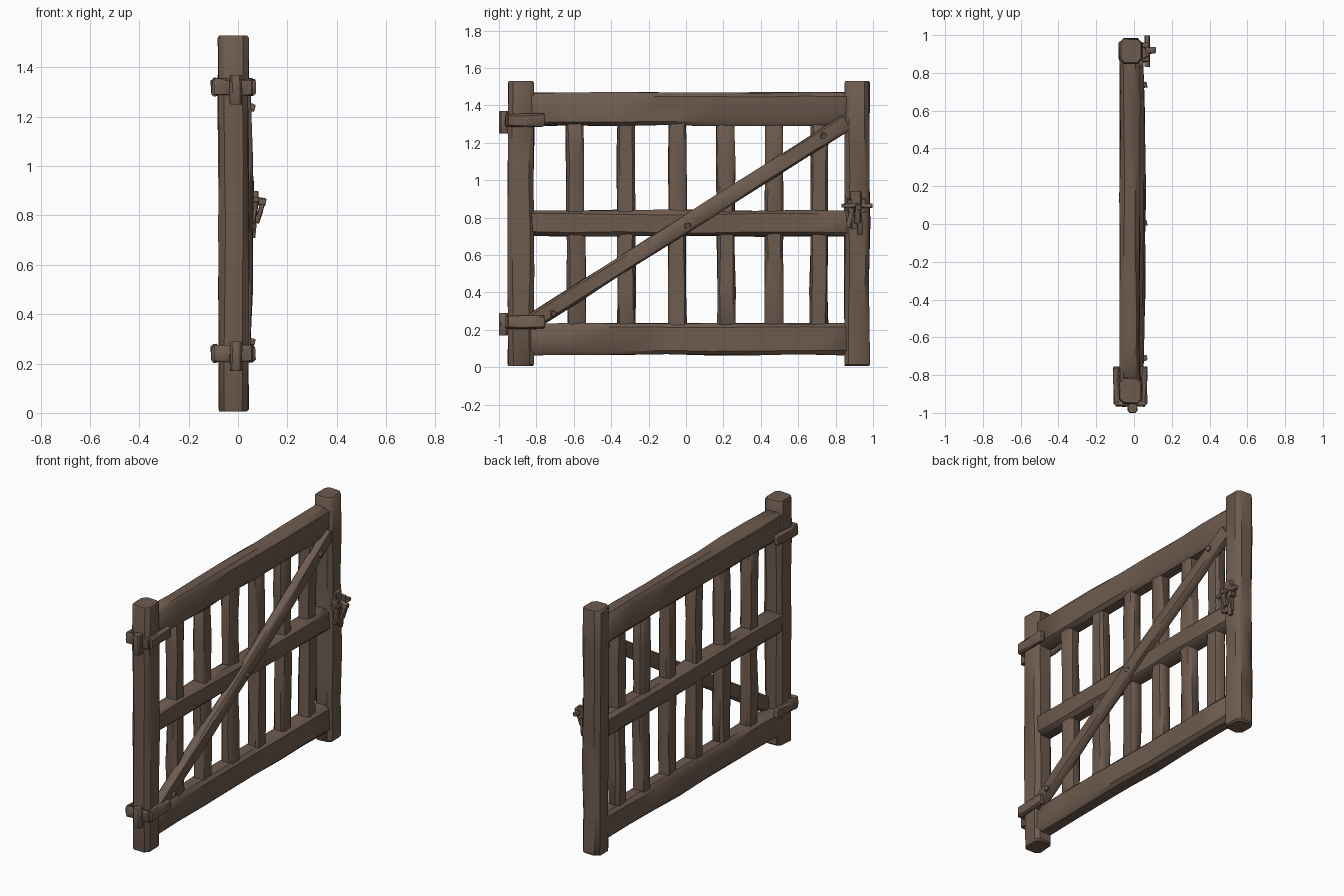
import bpy, bmesh, math, random
from mathutils import Vector

if "Cube" in bpy.data.objects:
    bpy.data.objects.remove(bpy.data.objects["Cube"])

random.seed(7)


def material(name, rgb):
    m = bpy.data.materials.new(name)
    m.diffuse_color = (*rgb, 1)
    m.use_nodes = True
    m.node_tree.nodes["Principled BSDF"].inputs["Base Color"].default_value = m.diffuse_color
    return m


WOOD = material("weathered brown wood", (0.155, 0.105, 0.077))


def bar(name, p0, p1, w, d, n=6, wob=0.004, cham=0.2, taper=0.9, bow=0.0, ang=40):
    """Rough-hewn bar from p0 to p1: chamfered section, w across and d deep."""
    p0, p1 = Vector(p0), Vector(p1)
    axis = (p1 - p0).normalized()
    deep = Vector((1, 0, 0))
    if abs(axis.dot(deep)) > 0.9:
        deep = Vector((0, 0, 1))
    across = axis.cross(deep).normalized()
    deep = across.cross(axis)
    c = cham * min(w, d)
    a, b = w / 2, d / 2
    section = [(a, b - c), (a - c, b), (c - a, b), (-a, b - c),
               (-a, c - b), (c - a, -b), (a - c, -b), (a, c - b)]
    length = (p1 - p0).length
    tip = min(0.3 * c + 0.003, length * 0.1) / length
    stops = [(0, taper), (tip, 1)]
    stops += [(i / n, 1) for i in range(1, n)]
    stops += [(1 - tip, 1), (1, taper)]
    bm = bmesh.new()
    rings = []
    for t, s in stops:
        mid = p0.lerp(p1, t) + deep * bow * math.sin(math.pi * t)
        ring = []
        for u, v in section:
            u = u * s + random.uniform(-wob, wob)
            v = v * s + random.uniform(-wob, wob)
            ring.append(bm.verts.new(mid + across * u + deep * v))
        rings.append(ring)
    for r, q in zip(rings, rings[1:]):
        for i in range(8):
            j = (i + 1) % 8
            bm.faces.new((r[i], r[j], q[j], q[i]))
    bm.faces.new(rings[0][::-1])
    bm.faces.new(rings[-1])
    bmesh.ops.recalc_face_normals(bm, faces=bm.faces)
    me = bpy.data.meshes.new(name)
    bm.to_mesh(me)
    bm.free()
    me.materials.append(WOOD)
    ob = bpy.data.objects.new(name, me)
    bpy.context.collection.objects.link(ob)
    bpy.context.view_layer.objects.active = ob
    ob.select_set(True)
    bpy.ops.object.shade_smooth_by_angle(angle=math.radians(ang))
    ob.select_set(False)
    return ob


# Upright end posts
bar("hinge_post", (-0.018, -0.882, 0.005), (-0.018, -0.882, 1.53), 0.138, 0.122, 6, 0.004)
bar("latch_post", (-0.018, 0.915, 0.005), (-0.018, 0.915, 1.53), 0.134, 0.122, 6, 0.004)

# Horizontal rails
for name, z, h in (("bottom_rail", 0.15, 0.168), ("middle_rail", 0.77, 0.138),
                   ("top_rail", 1.38, 0.176)):
    bar(name, (-0.022, -0.85, z), (-0.022, 0.88, z), h, 0.105, 7, 0.004)

# Vertical pickets
for i, y in enumerate((-0.59, -0.32, -0.045, 0.215, 0.47, 0.712)):
    lean = random.uniform(-0.006, 0.006)
    bar(f"picket_{i + 1}", (-0.022, y - lean, 0.19), (-0.022, y + lean, 1.33),
        0.095, 0.075, 5, 0.005)

# Diagonal brace, bowed out over the middle rail, with its pegs
bar("diagonal_brace", (0.022, -0.835, 0.235), (0.022, 0.86, 1.31), 0.088, 0.055, 7,
    0.003, bow=0.012)
for i, (y, z) in enumerate(((-0.715, 0.295), (0.0, 0.765), (0.73, 1.245))):
    bar(f"brace_peg_{i + 1}", (0.03, y, z), (0.066, y + 0.008, z - 0.01),
        0.032, 0.028, 1, 0.003)

# Hinges: strap wrapped around the post, with an upright knuckle outside
for label, z in (("lower", 0.24), ("upper", 1.32)):
    for side, x in (("front", 0.052), ("back", -0.092)):
        bar(f"{label}_hinge_strap_{side}", (x, -0.955, z - 0.003), (x, -0.755, z + 0.003),
            0.068, 0.034, 3, 0.004, 0.3, taper=0.75)
    bar(f"{label}_hinge_wrap", (-0.098, -0.952, z), (0.06, -0.952, z),
        0.026, 0.066, 3, 0.003)
    zk = z - 0.01
    bar(f"{label}_hinge_knuckle", (-0.008, -0.975, zk - 0.06), (-0.008, -0.975, zk + 0.06),
        0.048, 0.05, 2, 0.001)

# Latch: backing plate, sliding bolt, keepers and hanging handle
bar("latch_plate", (0.05, 0.915, 0.74), (0.05, 0.905, 0.94), 0.06, 0.03, 3, 0.004)
bar("latch_bolt", (0.07, 0.832, 0.864), (0.07, 0.998, 0.862), 0.022, 0.028, 3, 0.002)
for i, y in enumerate((0.875, 0.948)):
    bar(f"latch_keeper_{i + 1}", (0.056, y, 0.825), (0.06, y, 0.90), 0.024, 0.045, 2, 0.003)
bar("latch_handle", (0.105, 0.92, 0.865), (0.075, 0.915, 0.77), 0.034, 0.018, 2, 0.002)
bar("latch_knob", (0.065, 0.92, 0.862), (0.113, 0.92, 0.852), 0.034, 0.032, 2, 0.002)
for i, (y0, y1) in enumerate(((0.89, 0.868), (0.925, 0.932))):
    bar(f"latch_prong_{i + 1}", (0.072, y0, 0.85), (0.058, y1, 0.71 + 0.04 * (1 - i)),
        0.026, 0.02, 2, 0.002)
